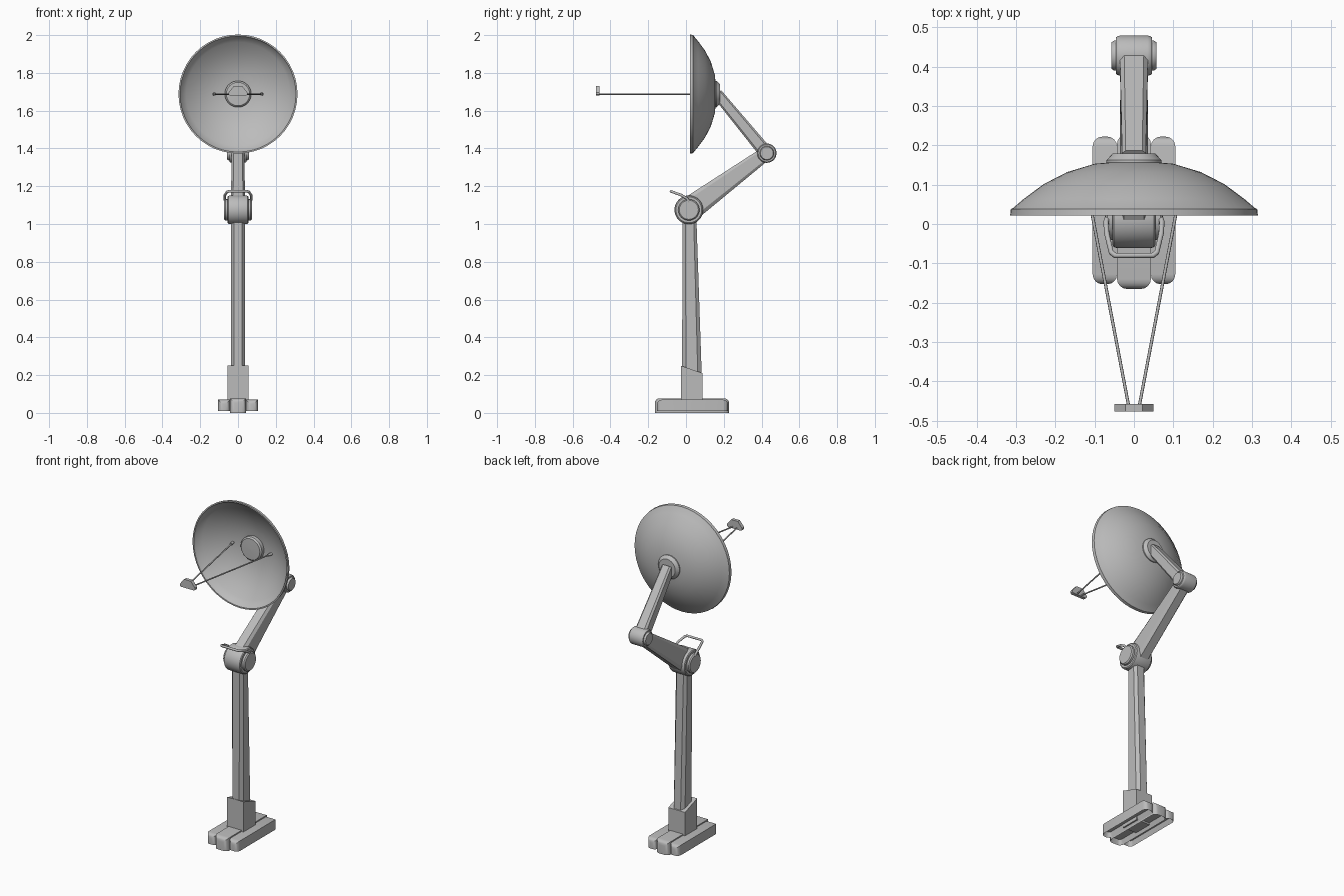
import bpy, bmesh, math
from mathutils import Vector, Matrix

cube = bpy.data.objects.get("Cube")
if cube:
    bpy.data.objects.remove(cube, do_unlink=True)

grey = bpy.data.materials.new("plain grey")
grey.use_nodes = True
GREY = (0.5, 0.5, 0.5, 1)
grey.diffuse_color = GREY
grey.node_tree.nodes["Principled BSDF"].inputs["Base Color"].default_value = GREY


def finish(name, bm, angle=35):
    bmesh.ops.recalc_face_normals(bm, faces=bm.faces)
    mesh = bpy.data.meshes.new(name)
    bm.to_mesh(mesh)
    bm.free()
    ob = bpy.data.objects.new(name, mesh)
    bpy.context.collection.objects.link(ob)
    mesh.materials.append(grey)
    bpy.ops.object.select_all(action='DESELECT')
    bpy.context.view_layer.objects.active = ob
    ob.select_set(True)
    bpy.ops.object.shade_smooth_by_angle(angle=math.radians(angle))
    return ob


def loft(bm, rings):
    """Skin a list of closed point rings and cap both ends."""
    loops = [[bm.verts.new(p) for p in ring] for ring in rings]
    n = len(loops[0])
    for a, b in zip(loops, loops[1:]):
        for i in range(n):
            j = (i + 1) % n
            bm.faces.new((a[i], a[j], b[j], b[i]))
    bm.faces.new(loops[0])
    bm.faces.new(loops[-1])


def lathe(name, profile, axis, centre, n=40):
    """Revolve (radius, height) pairs about the x or y axis."""
    bm = bmesh.new()
    rings = []
    for r, h in profile:
        ring = []
        for i in range(n):
            a = math.tau * i / n
            u, v = r * math.cos(a), r * math.sin(a)
            p = Vector((h, u, v)) if axis == 'x' else Vector((u, h, v))
            ring.append(p + Vector(centre))
        rings.append(ring)
    loft(bm, rings)
    return finish(name, bm)


def beam(name, p0, p1, w0, w1, t0, t1, chamfer=0.3):
    """Tapered eight-sided beam lying in the yz plane."""
    p0, p1 = Vector((0, *p0)), Vector((0, *p1))
    side = (p1 - p0).normalized().cross(Vector((1, 0, 0)))
    bm = bmesh.new()
    rings = []
    for p, w, t in ((p0, w0, t0), (p1, w1, t1)):
        c = 1 - chamfer
        pts = [(1, c), (c, 1), (-c, 1), (-1, c), (-1, -c), (-c, -1), (c, -1), (1, -c)]
        rings.append([p + Vector((w * u, 0, 0)) + side * t * v for u, v in pts])
    loft(bm, rings)
    return finish(name, bm, 25)


def foot_block(name, x0, x1, y0, y1, z0, z1, round_by):
    """Rounded block with a hollow underside."""
    bm = bmesh.new()
    size = Matrix.Diagonal((x1 - x0, y1 - y0, z1 - z0, 1))
    mid = Matrix.Translation(((x0 + x1) / 2, (y0 + y1) / 2, (z0 + z1) / 2))
    bmesh.ops.create_cube(bm, size=1, matrix=mid @ size)
    edges = [e for e in bm.edges
             if max(v.co.z for v in e.verts) > z1 - 0.001
             and abs(e.verts[0].co.y - e.verts[1].co.y) < 0.001]
    bmesh.ops.bevel(bm, geom=edges, offset=round_by, segments=4,
                    profile=0.5, affect='EDGES', clamp_overlap=True)
    bottom = [f for f in bm.faces if f.calc_center_median().z < z0 + 0.001]
    bmesh.ops.inset_region(bm, faces=bottom, thickness=0.01)
    for v in bottom[0].verts:
        v.co.z += 0.03
    return finish(name, bm)


def rod(name, points, radius, cyclic=False):
    curve = bpy.data.curves.new(name, 'CURVE')
    curve.dimensions = '3D'
    curve.bevel_depth = radius
    curve.bevel_resolution = 2
    curve.use_fill_caps = True
    s = curve.splines.new('POLY')
    s.points.add(len(points) - 1)
    for q, p in zip(s.points, points):
        q.co = (*p, 1)
    ob = bpy.data.objects.new(name, curve)
    bpy.context.collection.objects.link(ob)
    curve.materials.append(grey)
    return ob


# Three-part foot
foot_block("foot_centre", -0.043, 0.043, -0.165, 0.228, 0.0, 0.077, 0.025)
foot_block("foot_left", 0.043, 0.105, -0.153, 0.222, 0.01, 0.07, 0.025)
foot_block("foot_right", -0.105, -0.043, -0.153, 0.222, 0.01, 0.07, 0.025)

# Socket with a sloping top
bm = bmesh.new()
loft(bm, [[(-0.055, -0.027, z0), (0.055, -0.027, z0), (0.055, 0.088, z1), (-0.055, 0.088, z1)]
          for z0, z1 in ((0.02, 0.02), (0.25, 0.21))])
finish("column_socket", bm)

# Column and arms
beam("column", (0.032, 0.15), (0.018, 1.06), 0.037, 0.037, 0.053, 0.036, 0.4)
beam("lower_arm", (0.015, 1.075), (0.425, 1.375), 0.037, 0.034, 0.066, 0.036)
beam("upper_arm", (0.425, 1.375), (0.165, 1.69), 0.036, 0.03, 0.036, 0.028)


# Swivel joints with raised end caps
def joint(name, y, z, r, w, cap):
    half = [(0.001, cap), (r * 0.66, cap), (r * 0.74, cap - 0.006), (r * 0.74, w),
            (r * 0.9, w), (r * 0.97, w - 0.004), (r, w - 0.012)]
    lathe(name, half + [(a, -b) for a, b in reversed(half)], 'x', (0, y, z))


joint("shoulder_joint", 0.015, 1.075, 0.076, 0.055, 0.073)
joint("elbow_joint", 0.428, 1.375, 0.051, 0.046, 0.057)

# Handle above the shoulder
side = [(0.064, 0.025, 1.105), (0.071, 0.005, 1.135), (0.069, -0.025, 1.153),
        (0.058, -0.072, 1.17), (0.048, -0.08, 1.173)]
rod("shoulder_handle", side + [(-x, y, z) for x, y, z in reversed(side)], 0.007)

# Dish: outer bowl, lip, inner bowl
MID = (0, 0, 1.688)
outer = [(0.001, 0.162), (0.1, 0.153), (0.17, 0.132), (0.23, 0.101), (0.28, 0.064),
         (0.307, 0.041), (0.313, 0.038), (0.315, 0.021)]
inner = [(0.307, 0.021), (0.302, 0.034), (0.275, 0.057), (0.226, 0.092), (0.167, 0.122),
         (0.1, 0.143), (0.001, 0.152)]
lathe("dish", outer + inner, 'y', MID, 48)
lathe("dish_back_hub", [(0.07, 0.15), (0.07, 0.162), (0.054, 0.179), (0.001, 0.179)], 'y', MID)
lathe("dish_front_hub", [(0.07, 0.155), (0.07, 0.125), (0.062, 0.117), (0.001, 0.115)], 'y', MID)

# Feed struts with mounting sleeves
for s, label in ((1, "left"), (-1, "right")):
    foot, tip = Vector((s * 0.128, 0.138, 1.688)), Vector((s * 0.013, -0.465, 1.688))
    rod(label + "_feed_strut", [foot, tip], 0.004)
    rod(label + "_strut_sleeve", [foot, foot.lerp(tip, 0.05)], 0.008)

# Feed horn: tapered plate over a thin tray
bm = bmesh.new()
loft(bm, [[(-w, -0.477, z), (w, -0.477, z), (w, -0.457, z), (-w, -0.457, z)]
          for w, z in ((0.042, 1.68), (0.05, 1.685), (0.05, 1.696), (0.022, 1.73))])
finish("feed_horn", bm)
